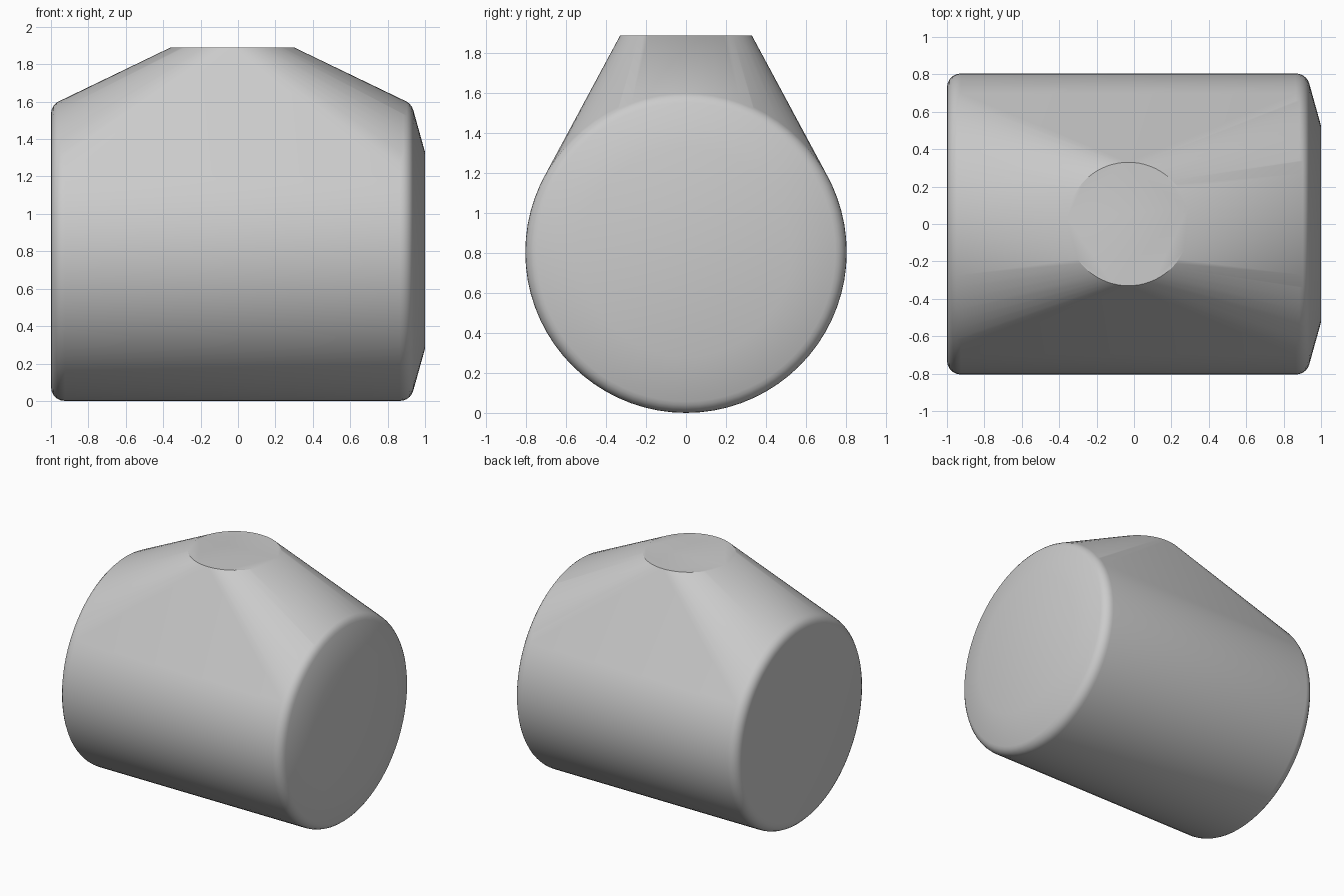
import bpy, bmesh
from math import cos, sin, pi, radians

cube = bpy.data.objects.get("Cube")
if cube:
    bpy.data.objects.remove(cube, do_unlink=True)

SEGMENTS = 72
RADIUS = 0.805
FILLET = 0.075

# One flat colour
grey = bpy.data.materials.new("light grey")
grey.use_nodes = True
colour = (0.6, 0.6, 0.6, 1)
grey.diffuse_color = colour
grey.node_tree.nodes["Principled BSDF"].inputs["Base Color"].default_value = colour


def circle(n):
    return [(cos(2 * pi * i / n), sin(2 * pi * i / n)) for i in range(n)]


# Barrel profile: (x, radius), rounded at both rims, shallow cone on the +x end
profile = []
for i in range(6):
    a = i / 5 * pi / 2
    profile.append((-1 + FILLET * (1 - cos(a)), RADIUS - FILLET * (1 - sin(a))))
for i in range(6):
    a = i / 5 * radians(76)
    profile.append((0.865 + FILLET * sin(a), RADIUS - FILLET * (1 - cos(a))))
profile.append((1, 0.525))

bm = bmesh.new()
for x, r in profile:
    for c, s in circle(SEGMENTS):
        bm.verts.new((x, r * c, RADIUS + r * s))

# Round flat top, wrapped together with the barrel
for c, s in circle(SEGMENTS):
    bm.verts.new((-0.03 + 0.33 * c, 0.33 * s, 1.89))

hull = bmesh.ops.convex_hull(bm, input=bm.verts)
unused = {g for g in hull["geom_interior"] + hull["geom_unused"]
          if isinstance(g, bmesh.types.BMVert)}
bmesh.ops.delete(bm, geom=list(unused), context='VERTS')
bmesh.ops.dissolve_limit(bm, angle_limit=radians(0.3), verts=bm.verts, edges=bm.edges)
bmesh.ops.recalc_face_normals(bm, faces=bm.faces)

mesh = bpy.data.meshes.new("rounded_housing")
bm.to_mesh(mesh)
bm.free()
mesh.materials.append(grey)
housing = bpy.data.objects.new("rounded_housing", mesh)
bpy.context.collection.objects.link(housing)

# Smooth shading with the sharp top rim kept
bpy.context.view_layer.objects.active = housing
housing.select_set(True)
bpy.ops.object.shade_smooth_by_angle(angle=radians(30))
